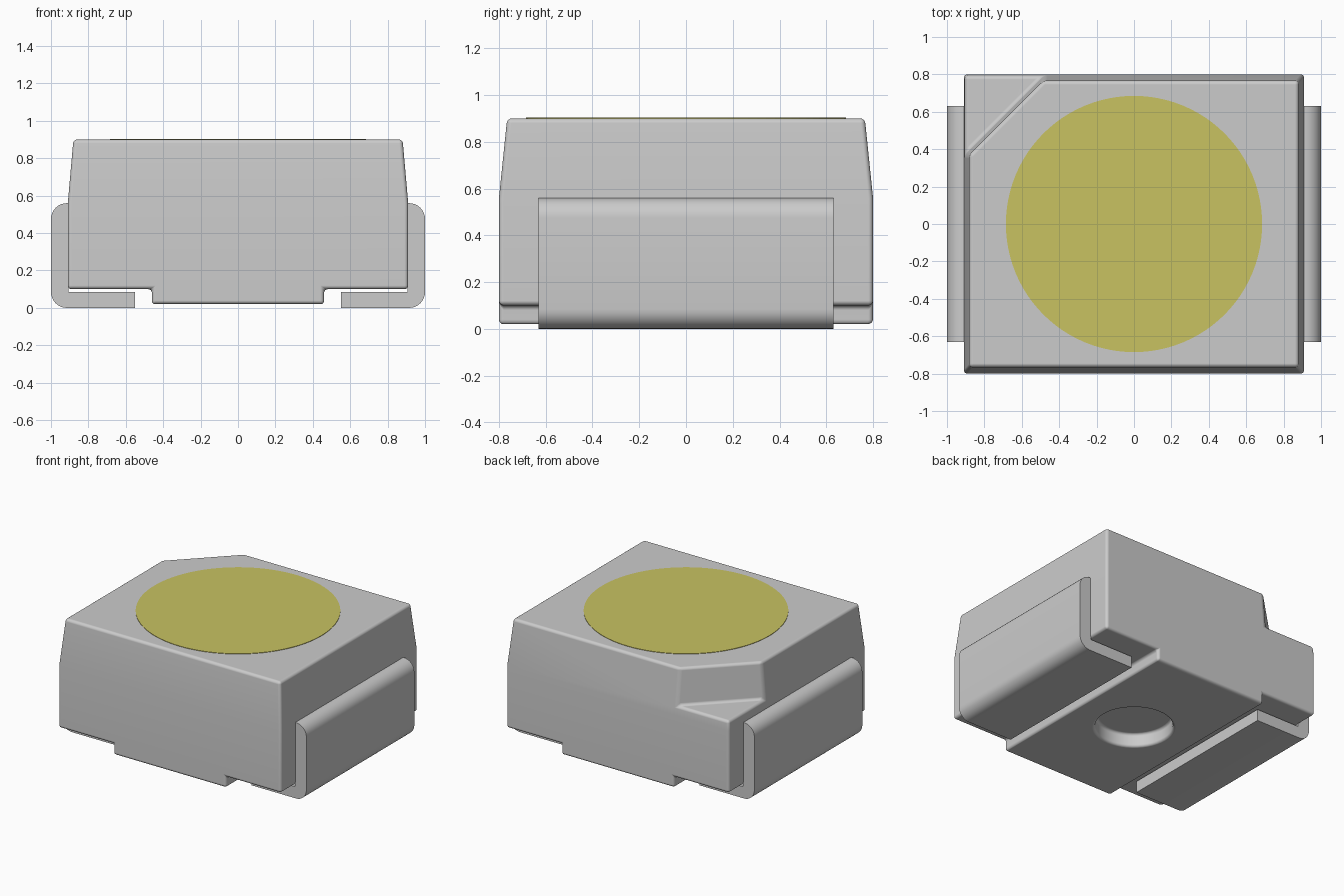
import bpy, bmesh, math
from mathutils import Vector

cube = bpy.data.objects.get("Cube")
if cube:
    bpy.data.objects.remove(cube, do_unlink=True)


def material(name, rgb):
    m = bpy.data.materials.new(name)
    m.diffuse_color = (*rgb, 1)
    m.use_nodes = True
    bsdf = next(n for n in m.node_tree.nodes if n.type == 'BSDF_PRINCIPLED')
    bsdf.inputs["Base Color"].default_value = (*rgb, 1)
    return m


GREY = material("light grey", (0.60, 0.60, 0.60))
YELLOW = material("phosphor yellow", (0.58, 0.54, 0.12))


def make_object(name, bm, mat=None):
    bmesh.ops.recalc_face_normals(bm, faces=bm.faces)
    mesh = bpy.data.meshes.new(name)
    bm.to_mesh(mesh)
    bm.free()
    obj = bpy.data.objects.new(name, mesh)
    bpy.context.collection.objects.link(obj)
    if mat:
        mesh.materials.append(mat)
    return obj


def loft(bm, ring_a, ring_b):
    """Closed solid between two matching rings of points."""
    a = [bm.verts.new(p) for p in ring_a]
    b = [bm.verts.new(p) for p in ring_b]
    n = len(a)
    bm.faces.new(a)
    bm.faces.new(b)
    for i in range(n):
        bm.faces.new((a[i], a[(i + 1) % n], b[(i + 1) % n], b[i]))


def extrude_y(profile, half):
    bm = bmesh.new()
    loft(bm, [(x, -half, z) for x, z in profile], [(x, half, z) for x, z in profile])
    return bm


def smooth(obj, angle):
    bpy.ops.object.select_all(action='DESELECT')
    obj.select_set(True)
    bpy.context.view_layer.objects.active = obj
    bpy.ops.object.shade_smooth_by_angle(angle=math.radians(angle))


# Housing: stepped underside, straight lower walls, tapered upper walls
TOP, KINK = 0.90, 0.56
half = [(0.46, 0.02), (0.46, 0.10), (0.91, 0.10), (0.91, KINK), (0.88, TOP)]
bm = extrude_y(half + [(-x, z) for x, z in reversed(half)], 0.80)
bmesh.ops.bisect_plane(bm, geom=bm.verts[:] + bm.edges[:] + bm.faces[:],
                       plane_co=(0, 0, KINK), plane_no=(0, 0, 1))
for v in bm.verts:
    if v.co.z > TOP - 0.01:
        v.co.y = math.copysign(0.765, v.co.y)
housing = make_object("housing", bm, GREY)


# Cutter for the corner notch, with a slightly sloped wall
def notch_ring(offset, z):
    return [(-1.2, offset - 1.2, z), (offset - 1.2, 0, z), (1.1 - offset, 1.1, z), (-1.2, 1.1, z)]


def notch_triangle(offset, z):
    return [(-1.1, offset - 1.1, z), (1.1 - offset, 1.1, z), (-1.1, 1.1, z)]


bm = bmesh.new()
loft(bm, notch_triangle(1.275, 0.63), notch_triangle(1.24, 1.0))
notch_cutter = make_object("notch_cutter", bm)

# Cutter for the round recess underneath
bm = bmesh.new()
circle = [(0.26 * math.cos(math.tau * i / 48), 0.26 * math.sin(math.tau * i / 48)) for i in range(48)]
loft(bm, [(x, y, -0.1) for x, y in circle], [(x, y, 0.12) for x, y in circle])
recess_cutter = make_object("recess_cutter", bm)

bpy.context.view_layer.objects.active = housing
for cutter in (notch_cutter, recess_cutter):
    cutter.hide_render = True
    mod = housing.modifiers.new("cut", 'BOOLEAN')
    mod.operation = 'DIFFERENCE'
    mod.solver = 'EXACT'
    mod.object = cutter
    bpy.ops.object.modifier_apply(modifier=mod.name)
    bpy.data.objects.remove(cutter, do_unlink=True)

# Rounded housing edges
bevel = housing.modifiers.new("rounded_edges", 'BEVEL')
bevel.width = 0.02
bevel.segments = 4
bevel.limit_method = 'ANGLE'
bevel.angle_limit = math.radians(30)
bevel.use_clamp_overlap = False
bpy.ops.object.modifier_apply(modifier=bevel.name)
smooth(housing, 35)
housing.modifiers.new("even_shading", 'WEIGHTED_NORMAL').keep_sharp = True

# Bent metal leads wrapping under each side
R = 0.085


def arc(cx, cz, start, end, steps=8):
    return [(cx + R * math.cos(math.radians(start + (end - start) * i / steps)),
             cz + R * math.sin(math.radians(start + (end - start) * i / steps)))
            for i in range(steps + 1)]


profile = ([(0.89, 0.56)] + arc(1 - R, 0.56 - R, 90, 0) + arc(1 - R, R, 0, -90)
           + [(0.55, 0), (0.55, R), (0.905, R), (0.905, 0.475), (0.89, 0.475)])
for side, name in ((1, "left_lead"), (-1, "right_lead")):
    lead = make_object(name, extrude_y([(side * x, z) for x, z in profile], 0.63), GREY)
    smooth(lead, 30)

# Round light-emitting window, almost flush with the top
bm = bmesh.new()
bmesh.ops.create_cone(bm, cap_ends=True, segments=96, radius1=0.685, radius2=0.685, depth=0.006)
bmesh.ops.translate(bm, verts=bm.verts, vec=Vector((0, 0, TOP)))
make_object("light_window", bm, YELLOW)
